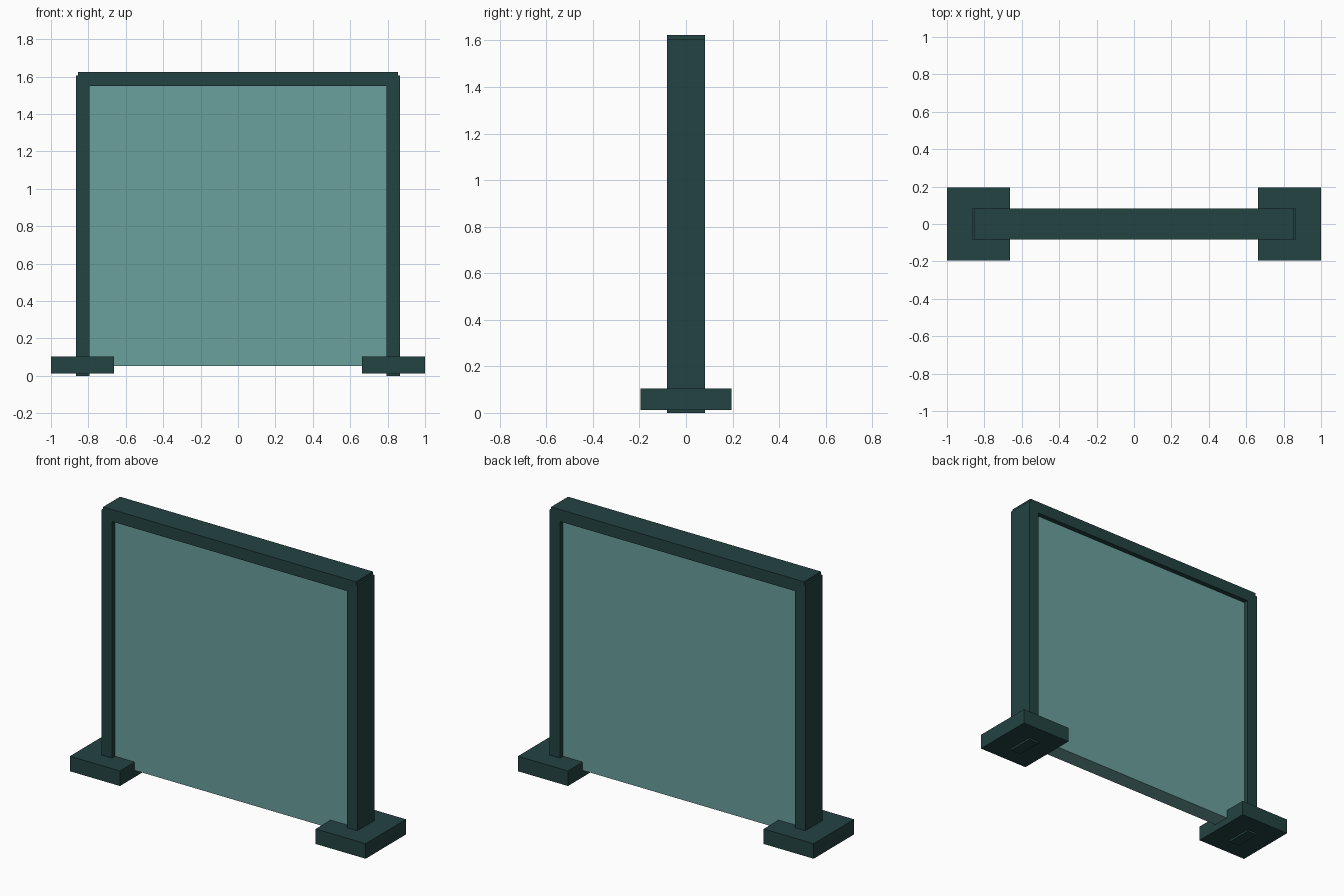
import bpy
import bmesh
from mathutils import Vector

if "Cube" in bpy.data.objects:
    bpy.data.objects.remove(bpy.data.objects["Cube"])


def material(name, rgb):
    m = bpy.data.materials.new(name)
    m.diffuse_color = (*rgb, 1.0)
    m.use_nodes = True
    m.node_tree.nodes["Principled BSDF"].inputs["Base Color"].default_value = m.diffuse_color
    return m


FRAME = material("dark teal frame", (0.017, 0.056, 0.054))
PANEL = material("pale teal panel", (0.144, 0.352, 0.337))


def box(name, lo, hi, mat):
    """Axis-aligned box between two corners."""
    lo, hi = Vector(lo), Vector(hi)
    bm = bmesh.new()
    bmesh.ops.create_cube(bm, size=1.0)
    for v in bm.verts:
        v.co = Vector(v.co[i] * (hi[i] - lo[i]) + (lo[i] + hi[i]) / 2 for i in range(3))
    mesh = bpy.data.meshes.new(name)
    bm.to_mesh(mesh)
    bm.free()
    mesh.materials.append(mat)
    obj = bpy.data.objects.new(name, mesh)
    bpy.context.collection.objects.link(obj)
    return obj


# Side posts and their base blocks, one pair per side
for side, s in (("left", -1), ("right", 1)):
    for part, x0, x1, y, z0, z1 in (
        ("post", 0.795, 0.865, 0.082, 0.0, 1.605),
        ("foot", 0.662, 1.0, 0.195, 0.012, 0.104),
    ):
        a, b = sorted((s * x0, s * x1))
        box(f"{side}_{part}", (a, -y, z0), (b, y, z1), FRAME)

# Top rail joining the posts
box("top_rail", (-0.855, -0.082, 1.55), (0.855, 0.082, 1.623), FRAME)

# Infill panel, slightly recessed in the frame
box("panel", (-0.797, -0.052, 0.053), (0.797, 0.052, 1.552), PANEL)
